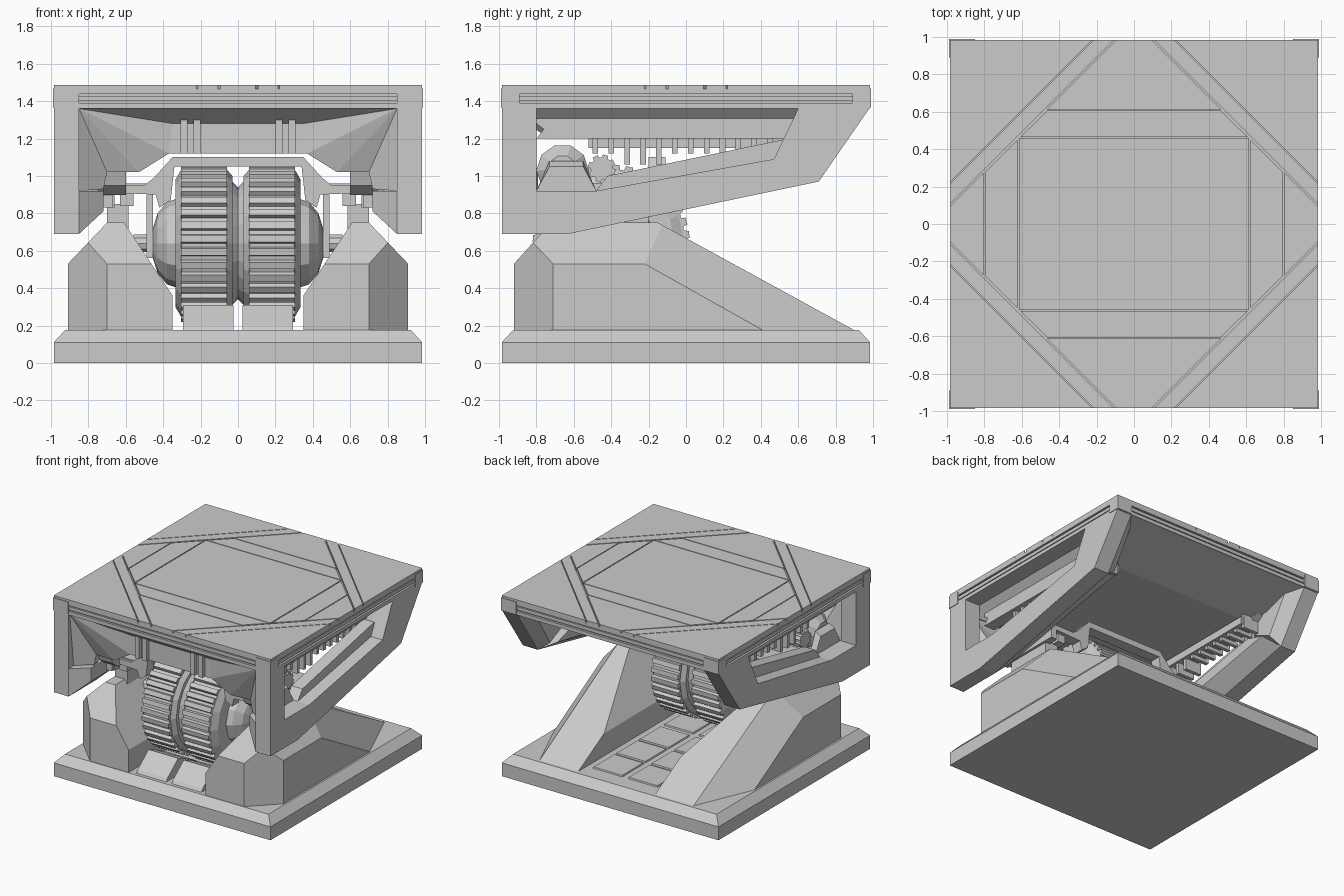
import bpy, bmesh, math
from mathutils import Vector

if "Cube" in bpy.data.objects:
    bpy.data.objects.remove(bpy.data.objects["Cube"])

MAPS = {'x': lambda p, d: (d, p[0], p[1]),   # profile (y, z)
        'y': lambda p, d: (p[0], d, p[1]),   # profile (x, z)
        'z': lambda p, d: (p[0], p[1], d)}   # profile (x, y)

def finish(name, bm, mirror=''):
    bmesh.ops.recalc_face_normals(bm, faces=bm.faces)
    me = bpy.data.meshes.new(name)
    bm.to_mesh(me)
    bm.free()
    ob = bpy.data.objects.new(name, me)
    bpy.context.collection.objects.link(ob)
    if mirror:
        m = ob.modifiers.new("mirror", 'MIRROR')
        m.use_axis = ('x' in mirror, 'y' in mirror, False)
        m.use_mirror_merge = False
    return ob

def add_prism(bm, pts, axis, a, b, pts2=None):
    f = MAPS[axis]
    lo = [bm.verts.new(f(p, a)) for p in pts]
    hi = [bm.verts.new(f(p, b)) for p in (pts2 or pts)]
    n = len(pts)
    bm.faces.new(lo)
    bm.faces.new(hi)
    for i in range(n):
        bm.faces.new((lo[i], lo[(i + 1) % n], hi[(i + 1) % n], hi[i]))

def prism(name, pts, axis, a, b, pts2=None, mirror=''):
    bm = bmesh.new()
    add_prism(bm, pts, axis, a, b, pts2)
    return finish(name, bm, mirror)

def rect(x0, x1, y0, y1):
    return [(x0, y0), (x1, y0), (x1, y1), (x0, y1)]

def box(name, x0, x1, y0, y1, z0, z1, mirror=''):
    return prism(name, rect(x0, x1, y0, y1), 'z', z0, z1, mirror=mirror)

def sq(r):
    return rect(-r, r, -r, r)

def ring(cy, cz, r, n):
    return [(cy + r * math.cos(2 * math.pi * i / n),
             cz + r * math.sin(2 * math.pi * i / n)) for i in range(n)]

def gear(cy, cz, ro, ri, n):
    pts = []
    for i in range(n):
        for k, r in ((0, ri), (.3, ri), (.4, ro), (.9, ro)):
            a = 2 * math.pi * (i + k) / n
            pts.append((cy + r * math.cos(a), cz + r * math.sin(a)))
    return pts

# Base plate with bevelled rim
prism("base_plate", sq(.985), 'z', 0, .11)
prism("base_bevel", sq(.985), 'z', .11, .175, sq(.925))

# Side supports: extruded section trimmed by planes
bm = bmesh.new()
add_prism(bm, [(.35, .17), (.91, .17), (.91, .53), (.70, .75), (.61, .75), (.35, .36)], 'y', -.92, .92)
for co, no in (((0, -.15, .75), (0, .58, 1.06)),
               ((.91, .42, .17), (2.33, 1, 1.78)),
               ((.91, -.71, 0), (1, -1, 0)),
               ((0, -.92, .53), (0, -1, .9))):
    bmesh.ops.bisect_plane(bm, geom=bm.verts[:] + bm.edges[:] + bm.faces[:], plane_co=Vector(co),
                           plane_no=Vector(no).normalized(), clear_outer=True)
    bmesh.ops.holes_fill(bm, edges=[e for e in bm.edges if e.is_boundary])
finish("side_support", bm, 'x')

# Floor wedges and tiles in the trough
prism("floor_wedge", [(-.9, .17), (-.88, .2), (-.74, .31), (-.66, .28), (-.5, .2), (-.5, .17)],
      'x', .025, .295, mirror='x')
for y in (-.42, -.1, .2, .5):
    prism("floor_tile", rect(.025, .295, y + .01, y + .29), 'z', .17, .186,
          rect(.03, .29, y + .015, y + .285), 'x')

# Geared drum: toothed wheels, rims, centre disc, hubs and axle
CY, CZ = -.4, .64
prism("toothed_wheel", gear(CY, CZ, .42, .395, 36), 'x', .06, .305, mirror='x')
prism("wheel_rim_outer", ring(CY, CZ, .40, 16), 'x', .30, .335, ring(CY, CZ, .34, 16), 'x')
prism("wheel_rim_inner", ring(CY, CZ, .36, 16), 'x', .03, .065, ring(CY, CZ, .40, 16), 'x')
prism("centre_disc", ring(CY, CZ, .30, 20), 'x', 0, .04, ring(CY, CZ, .34, 20), 'x')
for x0, r0, x1, r1 in ((.32, .24, .38, .22), (.38, .22, .43, .16), (.43, .16, .455, .08)):
    prism("hub_dome", ring(CY, CZ, r0, 12), 'x', x0, x1, ring(CY, CZ, r1, 12), 'x')
prism("axle", ring(CY, CZ, .05, 10), 'x', .44, .56, mirror='x')
box("axle_hanger", .455, .49, CY - .07, CY + .07, .56, .9, 'x')

# Yoke frame carrying the drum
yoke = [(.35, 1.10), (.45, .99), (.5, .95), (.72, .95), (.72, .83), (.67, .83), (.67, .91), (.44, .9),
        (.42, .83), (.36, .87), (.34, 1.05)]
yoke = [(-x, z) for x, z in yoke[::-1]] + yoke
for y in (-.68, -.2):
    prism("yoke_bar", yoke, 'y', y, y + .09)
box("yoke_rail", .44, .72, -.66, -.12, .92, .96, 'x')
box("yoke_side", .66, .72, -.66, -.12, .83, .92, 'x')
box("yoke_block", .56, .63, -.64, -.14, .84, .92, 'x')
box("support_post", .585, .70, -.6, -.2, .70, .85, 'x')

# Top slab: core, lips, edge strip and corner blocks
prism("slab_core", sq(.968), 'z', 1.36, 1.462)
prism("slab_lower_lip", sq(.985), 'z', 1.36, 1.39)
prism("slab_edge_strip", sq(.98), 'z', 1.40, 1.428)
prism("slab_upper_lip", sq(.985), 'z', 1.438, 1.464)
box("slab_corner", .85, .99, .89, .99, 1.365, 1.468, 'xy')

# Raised tiles on the top surface, separated by thin grooves
tiles = (("corner_tile", [(.985, .222), (.985, .985), (.222, .985)], 'xy'),
         ("diagonal_tile", [(.985, .107), (.985, .213), (.213, .985), (.107, .985)], 'xy'),
         ("end_tile", [(-.094, .985), (.094, .985), (.466, .613), (-.466, .613)], 'y'),
         ("end_inner_tile", [(-.464, .606), (.464, .606), (.607, .466), (-.607, .466)], 'y'),
         ("edge_tile", [(.985, .094), (.804, .275), (.804, -.275), (.985, -.094)], 'x'),
         ("edge_inner_tile", [(.797, .275), (.622, .45), (.622, -.45), (.797, -.275)], 'x'),
         ("centre_tile", rect(-.614, .614, -.459, .459), ''))
for name, pts, mir in tiles:
    prism(name, pts, 'z', 1.455, 1.485, mirror=mir)

# Underside body tapering inward, with header rails above the windows
prism("under_body", rect(-.72, .72, -.76, .5), 'z', 1.22, 1.36, rect(-.85, .85, -.97, .97))
prism("window_header", [(-.76, 1.25), (-.8, 1.2), (.53, 1.2), (.6, 1.25), (.6, 1.36), (-.8, 1.36), (-.8, 1.28)][::-1],
      'x', .70, .80, mirror='x')

# Faceted front apron with an arched lower edge
half = [(.85, -.97, 1.36), (.85, -.92, .92), (.72, -.84, .93), (.70, -.84, 1.02),
        (.53, -.85, 1.02), (.37, -.87, 1.12), (.35, -.87, 1.28)]
bm = bmesh.new()
R = [bm.verts.new(p) for p in half]
L = [bm.verts.new((-x, y, z)) for x, y, z in half]
for s in (R, L):
    bm.faces.new((s[0], s[1], s[2]))
    for i in range(2, 6):
        bm.faces.new((s[0], s[i], s[i + 1])) 
bm.faces.new((R[0], R[6], L[6], L[0]))
bm.faces.new((R[6], R[5], L[5], L[6]))
back = bmesh.ops.extrude_face_region(bm, geom=bm.faces[:], use_keep_orig=True)
for v in back["geom"]:
    if isinstance(v, bmesh.types.BMVert):
        v.co.y += .05
finish("front_apron", bm)
for x in (.2, .27):
    box("apron_rib", x, x + .037, -.9, -.85, 1.12, 1.3, 'x')

# Side panels framing a window
box("panel_front_column", .85, .985, -.985, -.8, .92, 1.36, 'x')
beam = [(-.985, .69), (-.63, .69), (.71, .97), (.47, 1.09), (-.48, .92), (-.985, .92)]
prism("panel_beam", beam, 'x', .85, .985, mirror='x')
prism("panel_beam_inner", beam, 'x', .85, .72,
      [(-.88, .81), (-.6, .81), (.64, 1.04), (.47, 1.09), (-.48, .92), (-.88, .92)], 'x')
rear = [(.47, 1.09), (.71, .97), (.98, 1.36), (.6, 1.36)]
prism("panel_rear_column", rear, 'x', .85, .985, mirror='x')
prism("panel_rear_inner", rear, 'x', .85, .76, [(.5, 1.12), (.68, 1.04), (.88, 1.36), (.62, 1.36)], 'x')
prism("window_sill", [(-.48, .92), (-.42, 1.0), (.5, 1.19), (.52, 1.19), (.47, 1.09)], 'x', .78, .88, mirror='x')
prism("sill_bracket", [(-.8, .92), (-.73, 1.08), (-.55, 1.08), (-.48, .92)], 'x', .79, .84,
      [(-.8, .92), (-.73, 1.05), (-.55, 1.05), (-.48, .92)], 'x')

# Rack teeth and pinions behind the windows
bm = bmesh.new()
for i in range(13):
    y = -.5 + i * .085
    add_prism(bm, rect(.62, .77, y, y + .03), 'z', 1.06 if -.4 < y < -.1 else 1.12, 1.24)
finish("rack_teeth", bm, 'x')
box("rack_rail", .6, .74, -.52, .54, 1.15, 1.21, 'x')
prism("large_pinion", ring(-.66, 1.03, .14, 10), 'x', .6, .72, mirror='x')
prism("large_pinion_cap", ring(-.66, 1.03, .14, 10), 'x', .72, .78, ring(-.66, 1.03, .08, 10), 'x')
prism("small_pinion", gear(-.45, 1.04, .075, .06, 8), 'x', .62, .77, mirror='x')
